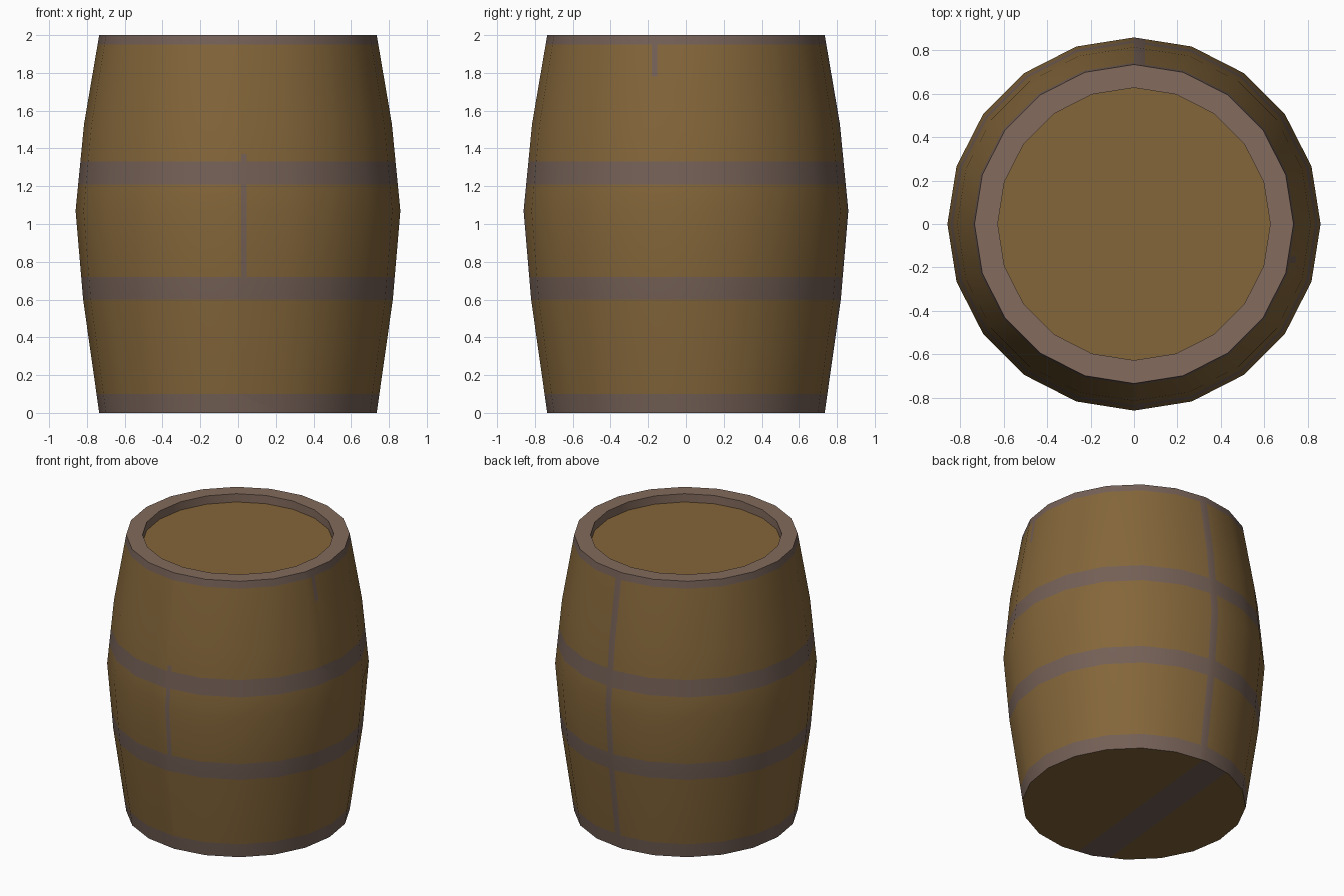
import bpy, bmesh, math
from mathutils import Vector

if "Cube" in bpy.data.objects:
    bpy.data.objects.remove(bpy.data.objects["Cube"])

SIDES = 20


def material(name, rgb):
    m = bpy.data.materials.new(name)
    lin = [((c / 255 + 0.055) / 1.055) ** 2.4 for c in rgb]
    m.diffuse_color = (*lin, 1)
    m.use_nodes = True
    m.node_tree.nodes["Principled BSDF"].inputs["Base Color"].default_value = m.diffuse_color
    return m


WOOD = material("wood_brown", (132, 102, 58))
RIM = material("rim_grey_brown", (131, 107, 93))
HOOP = material("hoop_grey", (116, 96, 86))
MATS = [WOOD, RIM, HOOP]


def ring(bm, r, z):
    return [bm.verts.new((r * math.cos(2 * math.pi * i / SIDES),
                          r * math.sin(2 * math.pi * i / SIDES), z)) for i in range(SIDES)]


def cut(bm, co, no, test=lambda c: True):
    faces = [f for f in bm.faces if test(f.calc_center_median())]
    edges = {e for f in faces for e in f.edges}
    verts = {v for f in faces for v in f.verts}
    bmesh.ops.bisect_plane(bm, geom=list(verts) + list(edges) + faces,
                           dist=1e-5, plane_co=co, plane_no=no)


def finish(bm, name):
    me = bpy.data.meshes.new(name)
    bm.normal_update()
    bm.to_mesh(me)
    bm.free()
    for m in MATS:
        me.materials.append(m)
    ob = bpy.data.objects.new(name, me)
    bpy.context.collection.objects.link(ob)
    bpy.ops.object.select_all(action='DESELECT')
    ob.select_set(True)
    bpy.context.view_layer.objects.active = ob
    bpy.ops.object.shade_smooth_by_angle(angle=math.radians(35))


# Bulging staves with painted hoops
bm = bmesh.new()
profile = [(0.735, 0), (0.82, 0.6), (0.86, 1.07), (0.815, 1.53), (0.735, 2)]
rings = [ring(bm, r, z) for r, z in profile]
for a, b in zip(rings, rings[1:]):
    for i in range(SIDES):
        j = (i + 1) % SIDES
        bm.faces.new((a[i], a[j], b[j], b[i]))
hoops = [(0, 0.1), (0.6, 0.72), (1.21, 1.33), (1.95, 2)]
for z in (0.1, 0.72, 1.21, 1.33, 1.95):
    cut(bm, (0, 0, z), (0, 0, 1))
for f in bm.faces:
    z = f.calc_center_median().z
    if any(lo < z < hi for lo, hi in hoops):
        f.material_index = 2

# Thin upright streaks: facing direction, sideways range, height range
streaks = [((0, -1), 0.015, 0.045, 0.72, 1.37),
           ((1, 0), -0.18, -0.15, 1.78, 1.95),
           ((0, 1), -0.05, 0.0, 0.1, 1.95)]
for (dx, dy), lo, hi, z0, z1 in streaks:
    out, side = Vector((dx, dy, 0)), Vector((-dy, dx, 0))

    def near(c):
        return c.dot(out) > 0.6 and lo - 0.25 < c.dot(side) < hi + 0.25 and z0 - 0.4 < c.z < z1 + 0.4
    for s in (lo, hi):
        cut(bm, side * s, side, near)

    def inside(c):
        return c.dot(out) > 0.6 and lo < c.dot(side) < hi
    for z in (z0, z1):
        cut(bm, (0, 0, z), (0, 0, 1), inside)
    for f in bm.faces:
        c = f.calc_center_median()
        if inside(c) and z0 < c.z < z1:
            f.material_index = 2
finish(bm, "barrel_staves")

# Top rim and the wall of its recess
bm = bmesh.new()
rings = [ring(bm, 0.735, 2), ring(bm, 0.628, 2), ring(bm, 0.628, 1.94)]
for a, b in zip(rings, rings[1:]):
    for i in range(SIDES):
        j = (i + 1) % SIDES
        bm.faces.new((a[i], a[j], b[j], b[i])).material_index = 1
finish(bm, "top_rim")

# Sunken lid
bm = bmesh.new()
bm.faces.new(ring(bm, 0.628, 1.94))
finish(bm, "lid")

# Flat base with one painted stripe
bm = bmesh.new()
bm.faces.new(ring(bm, 0.735, 0)[::-1])
for x in (-0.27, -0.05):
    cut(bm, (x, 0, 0), (1, -0.1, 0))
for f in bm.faces:
    c = f.calc_center_median()
    if -0.27 < c.x - 0.1 * c.y < -0.05:
        f.material_index = 2
finish(bm, "base")
